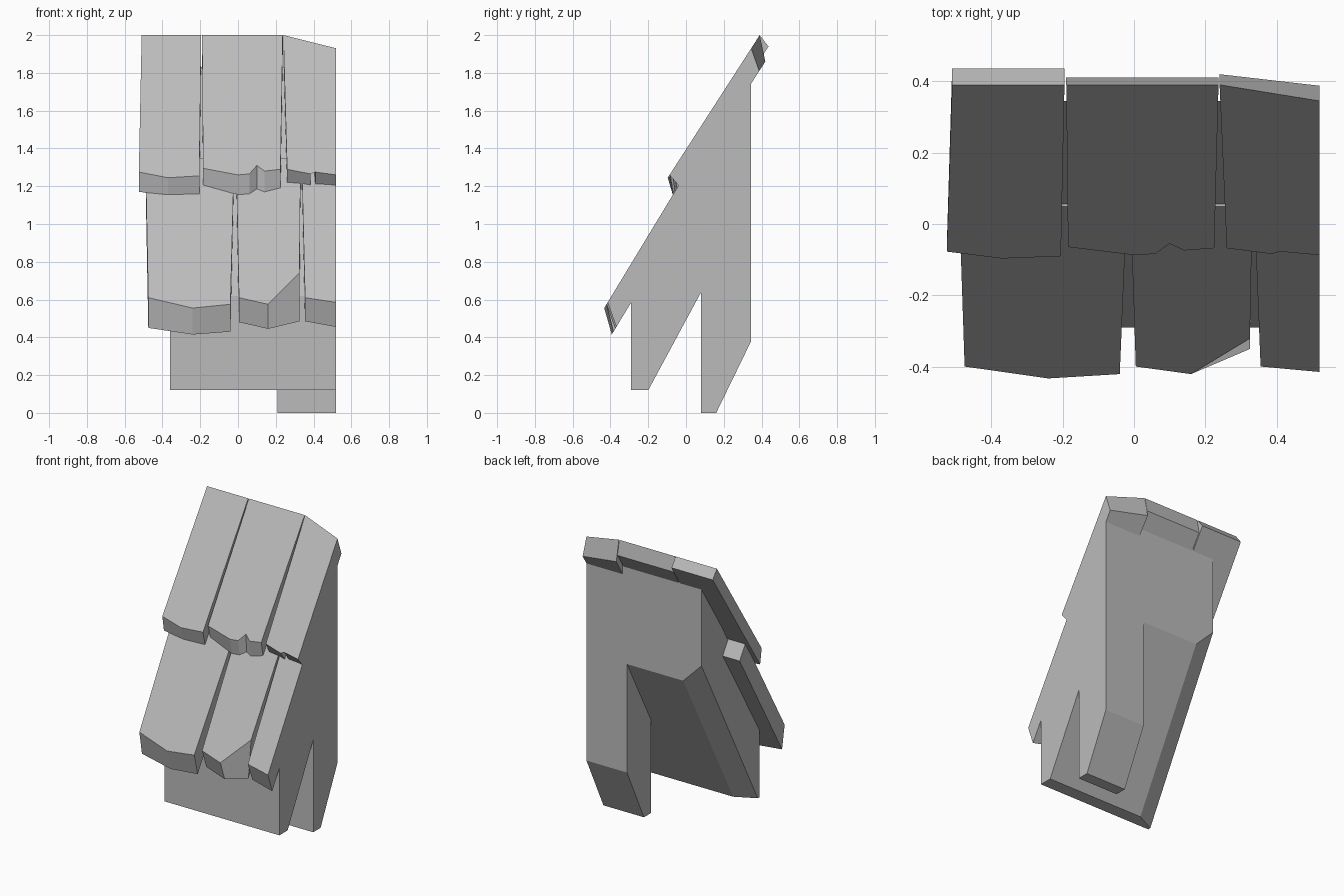
import bpy
import bmesh

cube = bpy.data.objects.get("Cube")
if cube:
    bpy.data.objects.remove(cube, do_unlink=True)

GREY = (0.5, 0.5, 0.5, 1.0)
stone = bpy.data.materials.new("plain_grey")
stone.use_nodes = True
stone.diffuse_color = GREY
stone.node_tree.nodes["Principled BSDF"].inputs["Base Color"].default_value = GREY


def loft(name, rings):
    """Join matching closed rings into one flat-shaded solid."""
    bm = bmesh.new()
    loops = [[bm.verts.new(p) for p in ring] for ring in rings]
    n = len(loops[0])
    for a, b in zip(loops, loops[1:]):
        for i in range(n):
            j = (i + 1) % n
            bm.faces.new((a[i], a[j], b[j], b[i]))
    caps = [bm.faces.new(loops[0]), bm.faces.new(loops[-1])]
    bmesh.ops.triangulate(bm, faces=caps)
    bmesh.ops.recalc_face_normals(bm, faces=bm.faces)
    mesh = bpy.data.meshes.new(name)
    bm.to_mesh(mesh)
    bm.free()
    mesh.materials.append(stone)
    obj = bpy.data.objects.new(name, mesh)
    bpy.context.collection.objects.link(obj)
    return obj


def section(x, profile):
    return [(x, y, z) for y, z in profile]


def shingle(name, slope, thickness, outline):
    """Slab on a sloping plane; outline holds x, top z and underside z."""
    y0, z0, rise = slope
    top = [(x, y0 + (z - z0) / rise, z) for x, z, _ in outline]
    under = [(x, y0 + (z - z0) / rise + thickness, z) for x, _, z in outline]
    loft(name, [top, under])


# Wedge-shaped body, its lower right edge chamfered
front = [(-0.29, 0.62), (-0.29, 0.12)]
crown = [(0.345, 1.83), (0.05, 1.33), (-0.05, 1.08)]
full = front + [(-0.20, 0.12), (0.345, 1.13)] + crown
cut = front + [(-0.27, 0.12), (0.345, 1.27)] + crown
loft("roof_body", [section(-0.36, cut), section(-0.22, full), section(0.52, full)])

# Rear leg
leg = [(0.08, 0.70), (0.08, 0.0), (0.16, 0.0), (0.345, 0.38), (0.345, 1.20)]
loft("rear_leg", [section(0.21, leg), section(0.52, leg)])

# Lower row of shingles
LOWER = (-0.43, 0.56, 1.65)
shingle("lower_shingle_right", LOWER, 0.125, [
    (-0.475, 0.61, 0.45), (-0.24, 0.555, 0.415), (-0.04, 0.575, 0.43),
    (-0.02, 1.35, 1.25), (-0.49, 1.35, 1.25)])
shingle("lower_shingle_middle", LOWER, 0.125, [
    (0.005, 0.61, 0.48), (0.16, 0.575, 0.445), (0.325, 0.74, 0.485),
    (0.332, 1.35, 1.25), (-0.01, 1.35, 1.25)])
shingle("lower_shingle_left", LOWER, 0.125, [
    (0.355, 0.61, 0.485), (0.52, 0.585, 0.455),
    (0.52, 1.35, 1.25), (0.337, 1.35, 1.25)])

# Upper row of shingles, one with a chipped edge and one with a crack
UPPER = (-0.10, 1.24, 1.55)
shingle("upper_shingle_right", UPPER, 0.085, [
    (-0.525, 1.275, 1.17), (-0.37, 1.245, 1.155), (-0.205, 1.255, 1.16),
    (-0.195, 2.0, 1.94), (-0.51, 2.0, 1.94)])
shingle("upper_shingle_middle", UPPER, 0.085, [
    (-0.185, 1.295, 1.205), (0.0, 1.26, 1.155), (0.06, 1.265, 1.16),
    (0.10, 1.31, 1.185), (0.14, 1.28, 1.17), (0.225, 1.29, 1.19),
    (0.237, 2.0, 1.90), (-0.19, 2.0, 1.90)])
shingle("upper_shingle_left", UPPER, 0.12, [
    (0.26, 1.29, 1.19), (0.385, 1.265, 1.18), (0.372, 1.66, 1.58),
    (0.41, 1.275, 1.185), (0.52, 1.26, 1.18),
    (0.52, 1.93, 1.81), (0.24, 2.0, 1.86)])
